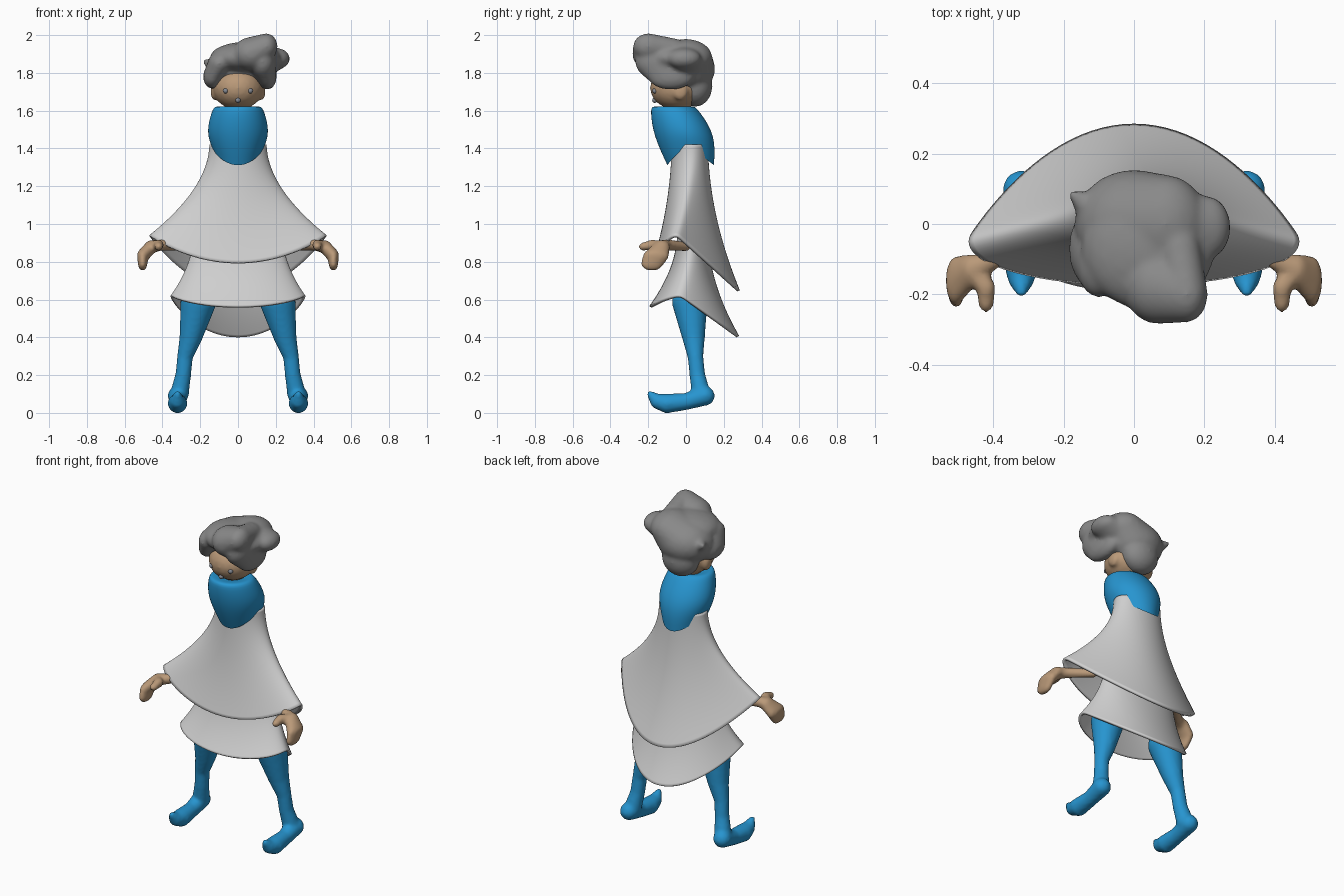
import bpy, bmesh, math
from mathutils import Matrix, Vector

default_cube = bpy.data.objects.get("Cube")
if default_cube:
    bpy.data.objects.remove(default_cube, do_unlink=True)


def make_material(name, *colour):
    material = bpy.data.materials.new(name)
    material.use_nodes = True
    material.diffuse_color = (*colour, 1)
    shader = material.node_tree.nodes["Principled BSDF"]
    shader.inputs["Base Color"].default_value = (*colour, 1)
    return material


cloth = make_material("light grey cloth", .62, .62, .62)
dark_grey = make_material("grey hair", .25, .25, .25)
blue = make_material("blue", .02, .3, .63)
skin = make_material("skin", .49, .32, .19)
bead_grey = make_material("bead grey", .23, .25, .29)


def add_object(name, bm, material):
    bmesh.ops.recalc_face_normals(bm, faces=bm.faces)
    for face in bm.faces:
        face.smooth = True
    mesh = bpy.data.meshes.new(name)
    bm.to_mesh(mesh)
    bm.free()
    mesh.materials.append(material)
    obj = bpy.data.objects.new(name, mesh)
    bpy.context.collection.objects.link(obj)
    return obj


def add_ellipsoid(bm, centre, radii):
    placement = Matrix.Translation(centre) @ Matrix.Diagonal((*radii, 1))
    bmesh.ops.create_icosphere(bm, subdivisions=3, radius=1, matrix=placement)


def soft_form(name, chains, material, mirrored=False, softness=5):
    """Fuse chains of balls; each ball is a centre and one or three radii."""
    bm = bmesh.new()
    for chain in chains:
        balls = []
        for x, y, z, *radii in chain:
            if len(radii) == 1:
                radii = radii * 3
            balls.append((Vector((x, y, z)), Vector(radii)))
        add_ellipsoid(bm, *balls[0])
        for (start, start_radii), (end, end_radii) in zip(balls, balls[1:]):
            steps = math.ceil((end - start).length / .015)
            for step in range(1, steps + 1):
                t = step / steps
                add_ellipsoid(bm, start.lerp(end, t), start_radii.lerp(end_radii, t))
    obj = add_object(name, bm, material)
    fuse = obj.modifiers.new("fuse", 'REMESH')
    fuse.mode = 'VOXEL'
    fuse.voxel_size = .01
    fuse.use_smooth_shade = True
    soften = obj.modifiers.new("soften", 'SMOOTH')
    soften.iterations = softness
    if mirrored:
        obj.modifiers.new("mirror", 'MIRROR')
    return obj


def oval(y, z, width, front, back, front_drop=0, back_drop=0, power=1):
    """Closed outline hanging at front and back; power sharpens the back point."""
    points = []
    segments = 24
    for i in range(segments):
        angle = math.tau * i / segments
        reach = abs(math.cos(angle)) ** power
        if math.cos(angle) > 0:
            depth, drop = -front * math.cos(angle), front_drop * reach
        else:
            depth, drop = back * reach, back_drop * reach
        points.append(Vector((width * math.sin(angle), y + depth, z - drop)))
    return points


def loft(name, outlines, material, capped=False):
    """Skin a stack of outlines into a smooth sheet."""
    bm = bmesh.new()
    rows = [[bm.verts.new(point) for point in outline] for outline in outlines]
    for upper, lower in zip(rows, rows[1:]):
        for i in range(len(upper)):
            bm.faces.new((upper[i - 1], upper[i], lower[i], lower[i - 1]))
    if capped:
        bm.faces.new(rows[0])
    obj = add_object(name, bm, material)
    subdivision = obj.modifiers.new("smooth", 'SUBSURF')
    subdivision.levels = subdivision.render_levels = 2
    return obj


def garment(name, neck, hem, capped=False):
    """Cloth that falls straight at the neck and flares towards its hem."""
    outlines = []
    rows = 10
    for row in range(rows + 1):
        t = row / rows
        outline = []
        for top, bottom in zip(neck, hem):
            point = top.lerp(bottom, t ** 1.9)
            point.z = top.z + (bottom.z - top.z) * t
            outline.append(point)
        outlines.append(outline)
    obj = loft(name, outlines, cloth, capped)
    thicken = obj.modifiers.new("thickness", 'SOLIDIFY')
    thicken.thickness = .015
    thicken.offset = 0


# Cape and the tunic below it
garment("cape",
        neck=oval(y=.03, z=1.42, width=.145, front=.1, back=.08),
        hem=oval(y=-.05, z=.94, width=.47, front=.12, back=.335,
                 front_drop=.15, back_drop=.3, power=1.9))
garment("tunic",
        neck=oval(y=.03, z=.95, width=.23, front=.07, back=.08),
        hem=oval(y=-.03, z=.62, width=.355, front=.16, back=.31,
                 front_drop=.06, back_drop=.22, power=1.5),
        capped=True)

# Cowl: rolled rim, full middle, hanging point at front and back
loft("cowl", [
    oval(-.05, 1.61, .05, .05, .05),
    oval(-.06, 1.63, .12, .12, .1),
    oval(-.05, 1.6, .14, .14, .12),
    oval(-.01, 1.49, .17, .165, .17, .02, .02),
    oval(.02, 1.41, .14, .12, .13, .1, .1, power=1.6),
], blue, capped=True)

# Head with ears and neck
ears = [[(side * .125, -.03, 1.7, .02, .04, .045)] for side in (-1, 1)]
soft_form("head", ears + [
    [(0, -.05, 1.72, .135, .14, .115)],
    [(0, -.03, 1.5, .06), (0, -.04, 1.65, .06)],
], skin)

# Beads for the eyes and mouth
for bead_name, bead_x, bead_z in (("left_eye", .065, 1.705),
                                  ("right_eye", -.065, 1.705),
                                  ("mouth", 0, 1.655)):
    bead = bmesh.new()
    add_ellipsoid(bead, (bead_x, -.165, bead_z), [.014] * 3)
    add_object(bead_name, bead, bead_grey)

# Hair built from locks around a skull cap
skull_cap = [(0, 0, 1.82, .17, .155, .13), (.09, 0, 1.88, .12, .14, .1)]
crown = [(.04, -.07, 1.88, .19, .175, .085)]
nape = [(0, .05, 1.73, .115, .09, .11)]
forelock = [(.07, -.18, 1.9, .1, .105, .09), (.15, -.2, 1.94, .06, .08, .07),
            (.13, -.08, 1.93, .06, .08, .055)]
right_fringe = [(-.1, -.12, 1.85, .06, .09, .06), (-.135, -.07, 1.78, .05, .1, .065)]
left_fringe = [(.13, -.17, 1.86, .07, .1, .09), (.155, -.08, 1.78, .05, .12, .07)]
side_tuft = [(.1, 0, 1.86, .1), (.21, -.01, 1.875, .065, .09, .055)]
spike = [(-.13, .05, 1.84, .04), (-.175, .085, 1.86, .014)]
locks = [skull_cap, crown, nape, forelock, right_fringe, left_fringe, side_tuft, spike]
soft_form("hair", locks, dark_grey, softness=12)

# Legs with curled pointed shoes
leg = [(.18, .02, .7, .05), (.21, .02, .59, .095), (.25, .04, .4, .06),
       (.28, .05, .3, .042), (.29, .06, .2, .042), (.31, .08, .1, .05)]
shoe = [(.32, .1, .09, .052), (.32, 0, .06, .045), (.32, -.1, .05, .052),
        (.32, -.15, .06, .04), (.32, -.19, .1, .018)]
soft_form("legs", [leg, shoe], blue, mirrored=True)

# Arms ending in mitten hands with thumbs
arm = [(.3, 0, .88, .025), (.4, -.1, .89, .03), (.46, -.13, .88, .035)]
mitten = [(.46, -.13, .88, .035, .045, .035), (.505, -.16, .83, .03, .07, .04),
          (.505, -.18, .79, .025, .06, .038)]
thumb = [(.45, -.14, .88, .032), (.42, -.18, .89, .028), (.42, -.23, .88, .022)]
soft_form("hands", [arm, mitten, thumb], skin, mirrored=True)
